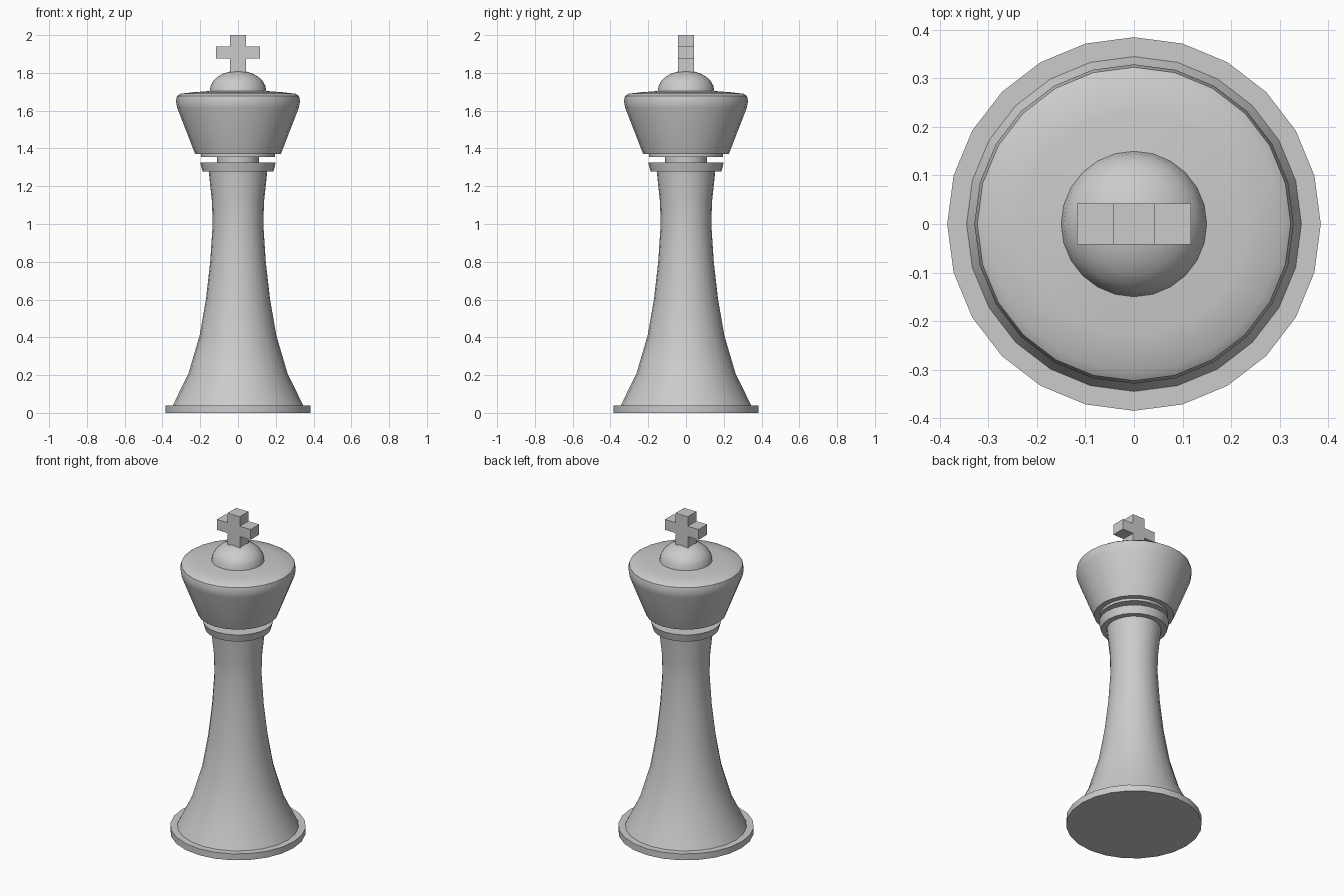
import bpy, bmesh, math

if "Cube" in bpy.data.objects:
    bpy.data.objects.remove(bpy.data.objects["Cube"])

SIDES = 24


def smooth(obj):
    bpy.ops.object.select_all(action='DESELECT')
    obj.select_set(True)
    bpy.context.view_layer.objects.active = obj
    bpy.ops.object.shade_smooth_by_angle(angle=math.radians(40))


def make_object(name, bm):
    bmesh.ops.recalc_face_normals(bm, faces=bm.faces)
    mesh = bpy.data.meshes.new(name)
    bm.to_mesh(mesh)
    bm.free()
    obj = bpy.data.objects.new(name, mesh)
    bpy.context.collection.objects.link(obj)
    return obj


def lathe(name, profile):
    """Turn an (r, z) profile, listed bottom to top, into a closed solid."""
    bm = bmesh.new()
    rings = []
    for r, z in profile:
        angles = [2 * math.pi * i / SIDES for i in range(SIDES)]
        rings.append([bm.verts.new((r * math.cos(a), r * math.sin(a), z)) for a in angles])
    for low, high in zip(rings, rings[1:]):
        for i in range(SIDES):
            j = (i + 1) % SIDES
            bm.faces.new((low[i], low[j], high[j], high[i]))
    bm.faces.new(rings[0][::-1])
    bm.faces.new(rings[-1])
    obj = make_object(name, bm)
    smooth(obj)
    return obj


# Foot disc
lathe("base", [(0.385, 0), (0.385, 0.04)])

# Flared shaft
lathe("shaft", [(0.345, 0.04), (0.262, 0.21), (0.203, 0.41), (0.17, 0.6),
                (0.147, 0.8), (0.134, 1.0), (0.138, 1.12), (0.155, 1.28)])

# Collar and recessed neck
lathe("collar", [(0.187, 1.277), (0.2, 1.325)])
lathe("neck", [(0.11, 1.32), (0.11, 1.36)])

# Flared head with a rounded rim, flowing into the dome
dome = [(0.15 * math.cos(math.radians(a)), 1.704 + 0.108 * math.sin(math.radians(a)))
        for a in (0, 15, 30, 45, 60, 75, 87)]
lathe("head_ring", [(0.195, 1.356), (0.195, 1.373)])
lathe("head", [(0.227, 1.371), (0.322, 1.615), (0.329, 1.65), (0.323, 1.678),
               (0.305, 1.69), (0.23, 1.698)] + dome)

# Cross: a centre block with arms extruded left, right and up, and a stem below
bm = bmesh.new()
half = 0.042
outline = [(-half, 1.79), (half, 1.79), (half, 1.875), (0.117, 1.875), (0.117, 1.94),
           (half, 1.94), (half, 2.0), (-half, 2.0), (-half, 1.94), (-0.117, 1.94),
           (-0.117, 1.875), (-half, 1.875)]
face = bm.faces.new([bm.verts.new((x, -half, z)) for x, z in outline])
grown = bmesh.ops.extrude_face_region(bm, geom=[face], use_keep_orig=True)
moved = [v for v in grown["geom"] if isinstance(v, bmesh.types.BMVert)]
bmesh.ops.translate(bm, vec=(0, 2 * half, 0), verts=moved)
make_object("cross", bm)
